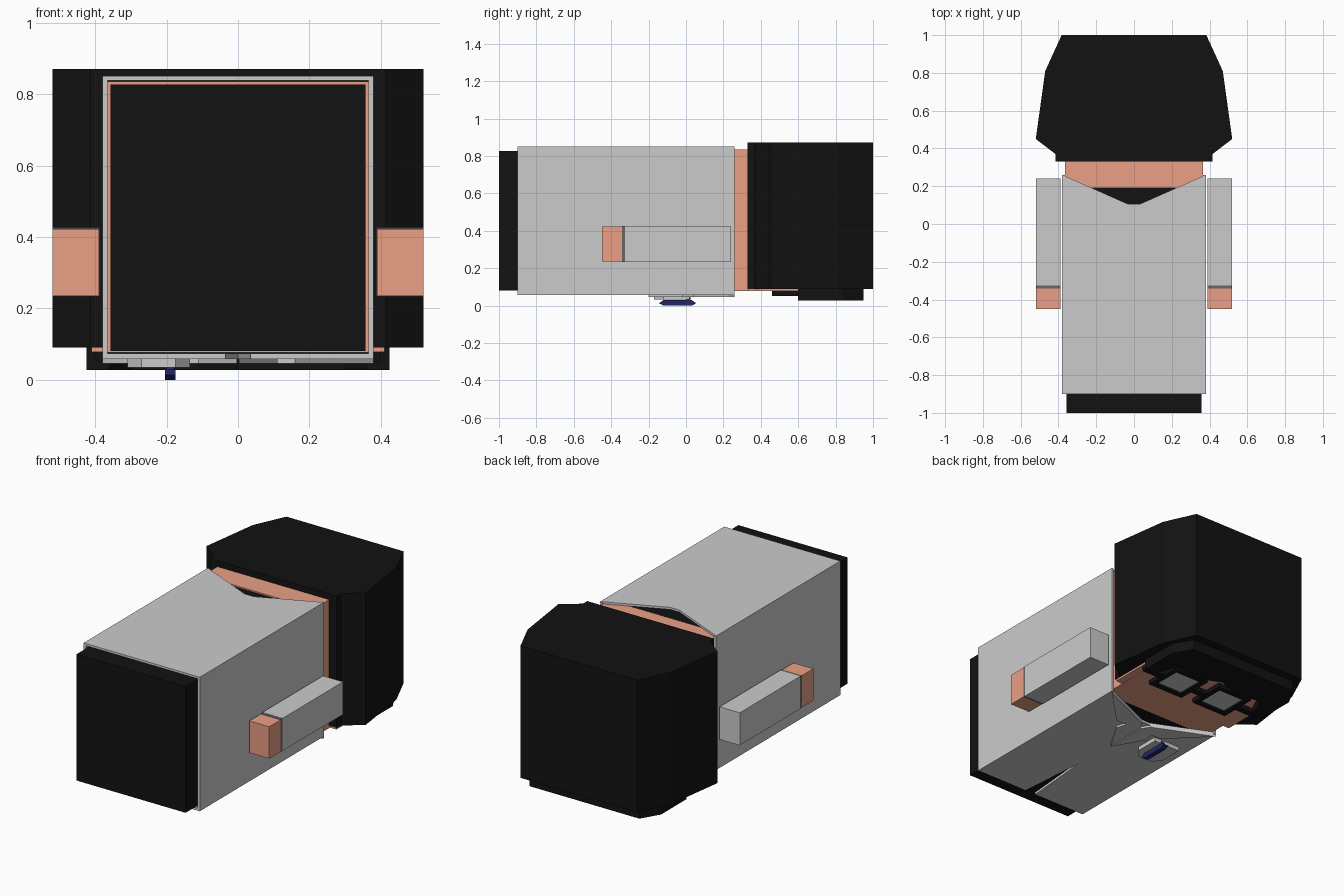
import bpy, bmesh

if "Cube" in bpy.data.objects:
    bpy.data.objects.remove(bpy.data.objects["Cube"])


def material(name, r, g, b):
    m = bpy.data.materials.new(name)
    m.diffuse_color = (r, g, b, 1)
    m.use_nodes = True
    m.node_tree.nodes["Principled BSDF"].inputs["Base Color"].default_value = m.diffuse_color
    return m


BLACK = material("black", .006, .006, .006)
SKIN = material("skin", .82, .35, .24)
NAVY = material("navy", .015, .02, .12)
DARK = material("cuff_shadow", .14, .14, .14)


def prism(name, outline, lo, hi, mat=None, axis="z"):
    """Extrude an outline along z (points are x, y) or along x (points are y, z)."""
    put = (lambda a, b, h: (a, b, h)) if axis == "z" else (lambda a, b, h: (h, a, b))
    bm = bmesh.new()
    face = bm.faces.new([bm.verts.new(put(a, b, lo)) for a, b in outline])
    ext = bmesh.ops.extrude_face_region(bm, geom=[face])
    moved = [v for v in ext["geom"] if isinstance(v, bmesh.types.BMVert)]
    bmesh.ops.translate(bm, verts=moved, vec=put(0, 0, hi - lo))
    bmesh.ops.recalc_face_normals(bm, faces=bm.faces)
    me = bpy.data.meshes.new(name)
    bm.to_mesh(me)
    bm.free()
    ob = bpy.data.objects.new(name, me)
    bpy.context.collection.objects.link(ob)
    if mat:
        me.materials.append(mat)
    return ob


def box(name, x, y, z, mat=None):
    return prism(name, [(x[0], y[0]), (x[1], y[0]), (x[1], y[1]), (x[0], y[1])], *z, mat)


def sym(half):
    """Complete a right-hand outline with its mirror image."""
    return half + [(-x, y) for x, y in reversed(half) if x != 0]


def mirrored(ob):
    ob.modifiers.new("mirror", "MIRROR")
    return ob


# Trousers and shirt, running up inside the coat
box("black_clothing", (-.357, .357), (-1, .19), (.083, .83), BLACK)

# Open-ended coat: back with a V neck, front with V neck and hem slit, two sides
neck = [(.38, .26), (.03, .105)]
prism("coat_back", sym([(.38, -.9)] + neck), .84, .853)
prism("coat_front", [(0, -.48), (.035, -.9), (.38, -.9)] + neck +
      [(-.03, .105), (-.38, .26), (-.38, -.9), (-.035, -.9)], .06, .075)
mirrored(box("coat_side", (.366, .38), (-.9, .26), (.06, .853)))

# Lapels, thin notched flaps on the front
mirrored(prism("lapel", [(.003, -.2), (.11, -.02), (.09, .04), (.16, .04),
                         (.38, .26), (.03, .105), (.003, .06)], .048, .061))

# Sleeves, cuffs and hands
mirrored(box("sleeve", (.388, .52), (-.325, .24), (.235, .428)))
mirrored(box("cuff", (.389, .519), (-.342, -.325), (.236, .427), DARK))
mirrored(box("hand", (.389, .519), (-.45, -.342), (.237, .425), SKIN))

# Chest pocket and pen
prism("pocket", [(-.31, .02), (-.31, -.12), (-.27, -.17), (-.175, -.17),
                 (-.135, -.12), (-.135, .02)], .036, .062)
prism("pen", [(-.145, .015), (-.12, .002), (.03, .002), (.055, .015),
              (.03, .032), (-.12, .032)], -.205, -.175, NAVY, "x")
box("pen_clip", (-.2, -.18), (0, .025), (.02, .05), NAVY)

# Neck, head and face
box("head", (-.366, .366), (.19, .8), (.079, .838), SKIN)
box("face", (-.41, .41), (.335, .8), (.08, .12), SKIN)

# Hair mass and stepped fringe
prism("hair", sym([(.415, .33), (.415, .37), (.52, .45), (.47, .81), (.383, 1)]),
      .092, .873, BLACK)
prism("fringe", sym([(0, .77), (.12, .72), (.3, .74), (.36, .6), (.425, .6),
                     (.425, .84), (.36, .95)]), .03, .1, BLACK)

# Glasses: rims built from four bars, lenses, bridge and arms
for name, x, y in (("rim_inner", (.04, .07), (.46, .69)),
                   ("rim_outer", (.245, .275), (.46, .69)),
                   ("rim_low", (.07, .245), (.46, .49)),
                   ("rim_high", (.07, .245), (.66, .69)),
                   ("glasses_arm", (.275, .4), (.55, .59))):
    mirrored(box(name, x, y, (.053, .081), BLACK))
mirrored(box("lens", (.068, .247), (.488, .662), (.064, .078)))
box("glasses_bridge", (-.04, .04), (.54, .58), (.053, .081), BLACK)

# Stand on the ground exactly
low = min((v.co.z for o in bpy.data.objects for v in o.data.vertices))
for o in bpy.data.objects:
    o.location.z -= low
